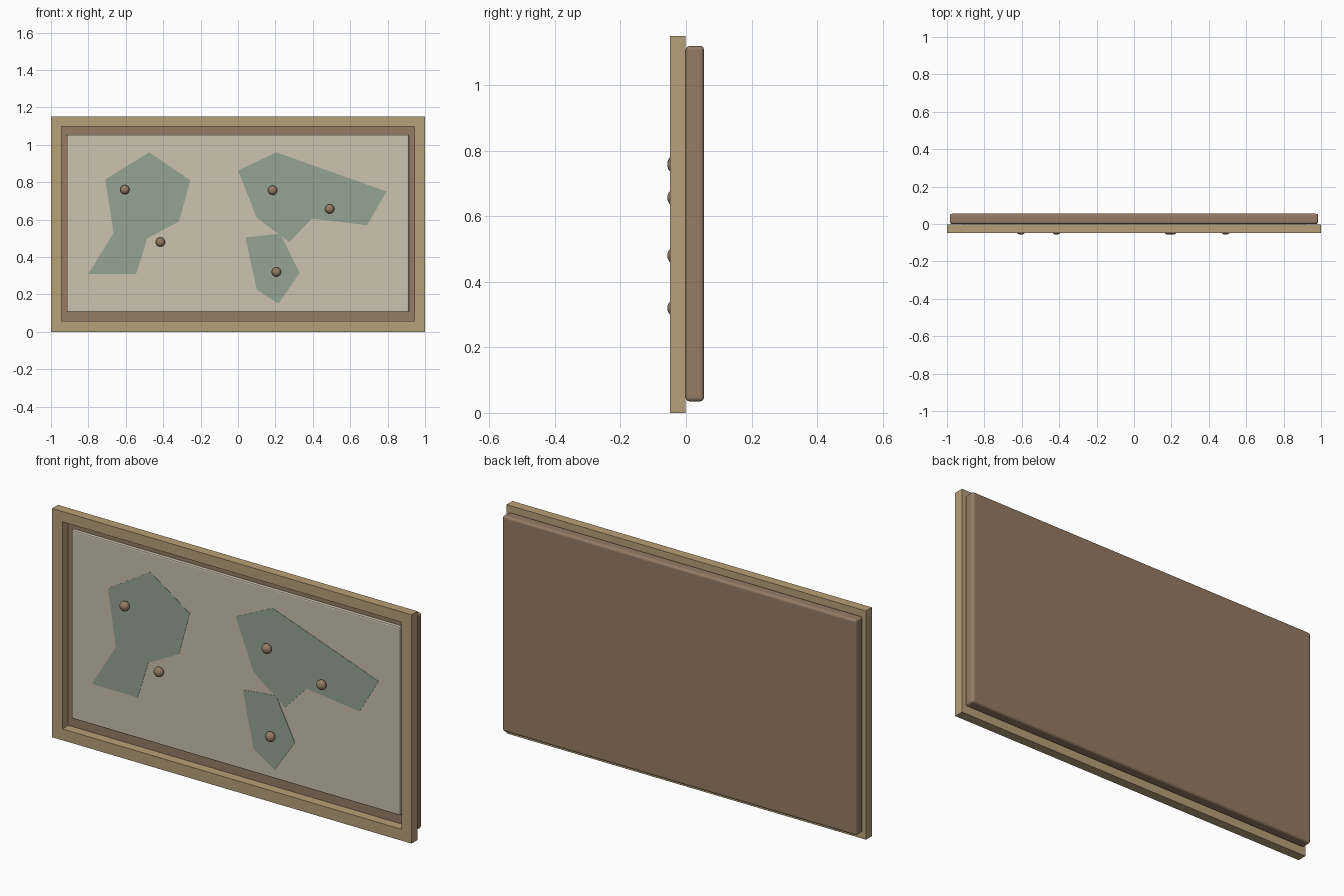
import bpy, bmesh, math

if "Cube" in bpy.data.objects:
    bpy.data.objects.remove(bpy.data.objects["Cube"])


def mat(name, r, g, b):
    lin = [((c / 255 + 0.055) / 1.055) ** 2.4 for c in (r, g, b)]
    m = bpy.data.materials.new(name)
    m.diffuse_color = (*lin, 1)
    m.use_nodes = True
    m.node_tree.nodes["Principled BSDF"].inputs["Base Color"].default_value = m.diffuse_color
    return m


WOOD = mat("light wood", 183, 160, 120)
BROWN = mat("brown wood", 149, 124, 101)
PAPER = mat("parchment", 204, 194, 175)
GREEN = mat("land green", 149, 165, 146)


def finish(name, bm, material):
    bmesh.ops.recalc_face_normals(bm, faces=bm.faces)
    me = bpy.data.meshes.new(name)
    bm.to_mesh(me)
    bm.free()
    me.materials.append(material)
    ob = bpy.data.objects.new(name, me)
    bpy.context.collection.objects.link(ob)
    return ob


def plate(name, pts, y0, y1, material):
    """Outline in x,z extruded from y0 to y1."""
    bm = bmesh.new()
    face = bm.faces.new([bm.verts.new((x, y0, z)) for x, z in pts])
    out = bmesh.ops.extrude_face_region(bm, geom=[face])
    for g in out["geom"]:
        if isinstance(g, bmesh.types.BMVert):
            g.co.y = y1
    return finish(name, bm, material)


def rect(x0, x1, z0, z1):
    return [(x0, z0), (x1, z0), (x1, z1), (x0, z1)]


def bevel(ob, width, segments):
    m = ob.modifiers.new("bevel", "BEVEL")
    m.width, m.segments = width, segments


# frame: mitred ring between outer and inner rectangles
bm = bmesh.new()
outer, inner = rect(-1, 1, 0, 1.15), rect(-0.943, 0.943, 0.057, 1.098)
rings = [[bm.verts.new((x, y, z)) for x, z in pts]
         for pts, y in ((outer, -0.049), (inner, -0.049), (inner, -0.002), (outer, -0.002))]
for a in range(4):
    r0, r1 = rings[a], rings[(a + 1) % 4]
    for i in range(4):
        j = (i + 1) % 4
        bm.faces.new((r0[i], r0[j], r1[j], r1[i]))
finish("frame", bm, WOOD)

# backing board with rounded edges
bevel(plate("backing_board", rect(-0.985, 0.985, 0.035, 1.12), -0.001, 0.055, BROWN), 0.012, 3)

# raised parchment panel
bevel(plate("map_panel", rect(-0.915, 0.913, 0.105, 1.053), 0.004, -0.018, PAPER), 0.006, 2)

# painted land shapes
lands = [
    [(-0.475, 0.96), (-0.255, 0.81), (-0.315, 0.59), (-0.485, 0.5),
     (-0.545, 0.31), (-0.80, 0.31), (-0.665, 0.53), (-0.71, 0.815)],
    [(0.205, 0.96), (0.795, 0.75), (0.69, 0.57), (0.395, 0.605),
     (0.275, 0.48), (0.1, 0.61), (0, 0.863)],
    [(0.04, 0.505), (0.225, 0.525), (0.33, 0.316), (0.217, 0.15), (0.1, 0.225)],
]
for n, pts in enumerate(lands):
    plate(f"land_{n + 1}", pts, -0.0175, -0.0195, GREEN)

# round pins
for n, (x, z) in enumerate([(-0.605, 0.76), (-0.415, 0.48), (0.185, 0.757),
                            (0.49, 0.657), (0.205, 0.32)]):
    bm = bmesh.new()
    bmesh.ops.create_uvsphere(bm, u_segments=16, v_segments=10, radius=0.025)
    for v in bm.verts:
        vx, vy, vz = v.co
        v.co = (x + vx, -0.037 - vz * 0.8, z + vy)
    for f in bm.faces:
        f.smooth = True
    finish(f"pin_{n + 1}", bm, BROWN)
